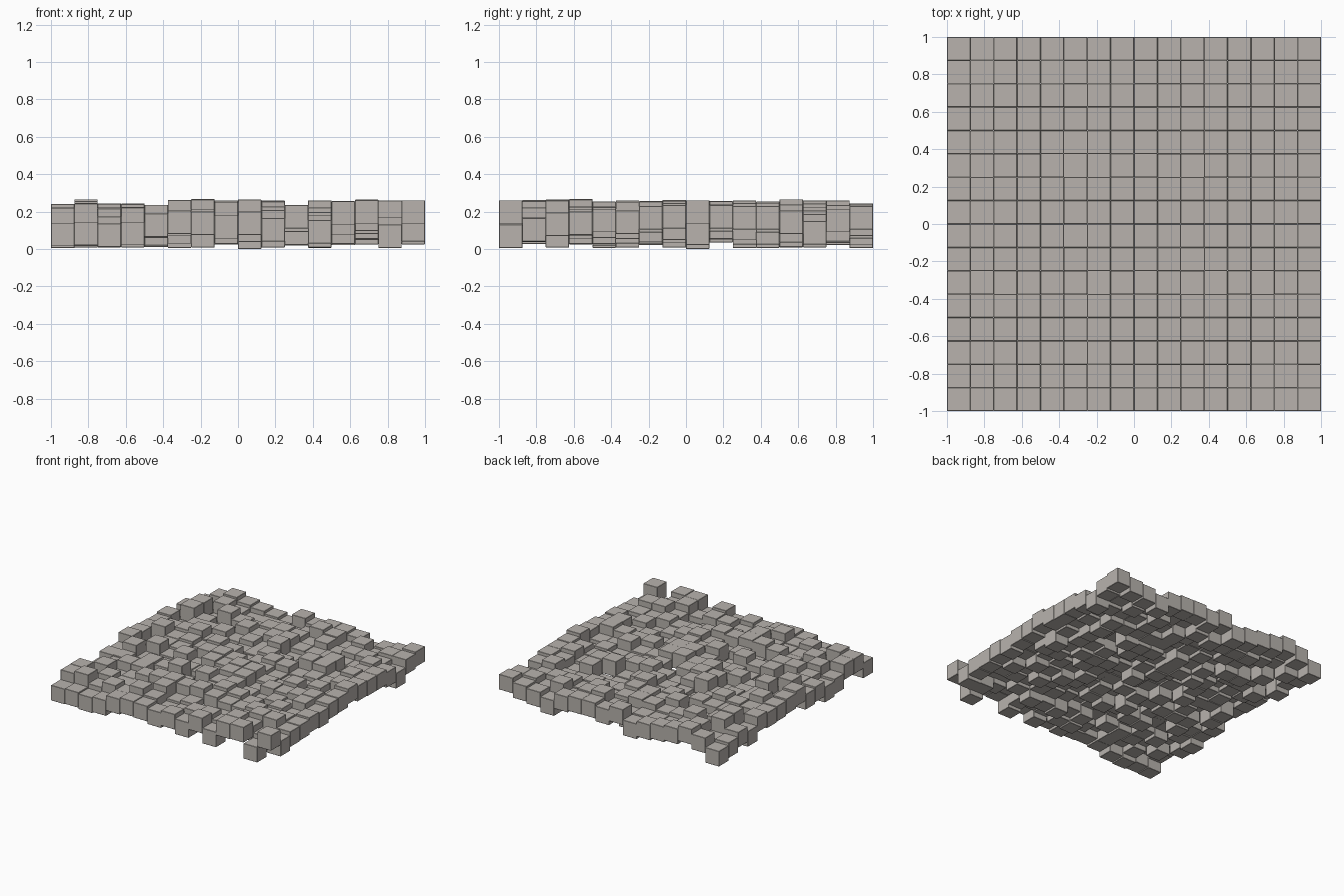
import bpy, bmesh, random
from mathutils import Matrix, Vector

if "Cube" in bpy.data.objects:
    bpy.data.objects.remove(bpy.data.objects["Cube"])

N = 16
STEP = 2.0 / N
MAX_LIFT = 0.142
random.seed(12)

# visible edge blocks: base heights of the front row (by x) and right column (by y)
front_row = [.015, .02, .01, .02, .065, .08, .075, .055,
             .075, .04, .11, .03, .13, .135, .005, .135]
right_col = [.135, .04, .07, .075, .09, .08, .105, .11,
             .135, .11, .105, .105, .08, .025, .09, .105]
# blocks that hang low along the back row
back_low = {0: .005, 6: .03, 12: .02}


def base_height(i, j):
    lift = random.uniform(0.005, MAX_LIFT)
    if j == 0:
        return front_row[i]
    if i == N - 1:
        return right_col[j]
    if j == N - 1:
        return back_low.get(i, .05 + lift / 2)
    if (i, j) == (8, 8):
        return 0.0          # lowest block rests on the ground
    return lift


# field of uneven cube blocks
bm = bmesh.new()
for i in range(N):
    for j in range(N):
        centre = Vector((-1 + (i + 0.5) * STEP, -1 + (j + 0.5) * STEP,
                         base_height(i, j) + STEP / 2))
        bmesh.ops.create_cube(bm, size=STEP, matrix=Matrix.Translation(centre))

# fine chamfer on every block
bmesh.ops.bevel(bm, geom=bm.edges[:], offset=0.002, segments=1, affect='EDGES')

mesh = bpy.data.meshes.new("uneven_block_floor")
bm.to_mesh(mesh)
bm.free()
stone = bpy.data.materials.new("warm_grey_stone")
stone.diffuse_color = (0.48, 0.45, 0.42, 1)
stone.use_nodes = True
stone.node_tree.nodes["Principled BSDF"].inputs["Base Color"].default_value = stone.diffuse_color
mesh.materials.append(stone)
floor = bpy.data.objects.new("uneven_block_floor", mesh)
bpy.context.collection.objects.link(floor)
